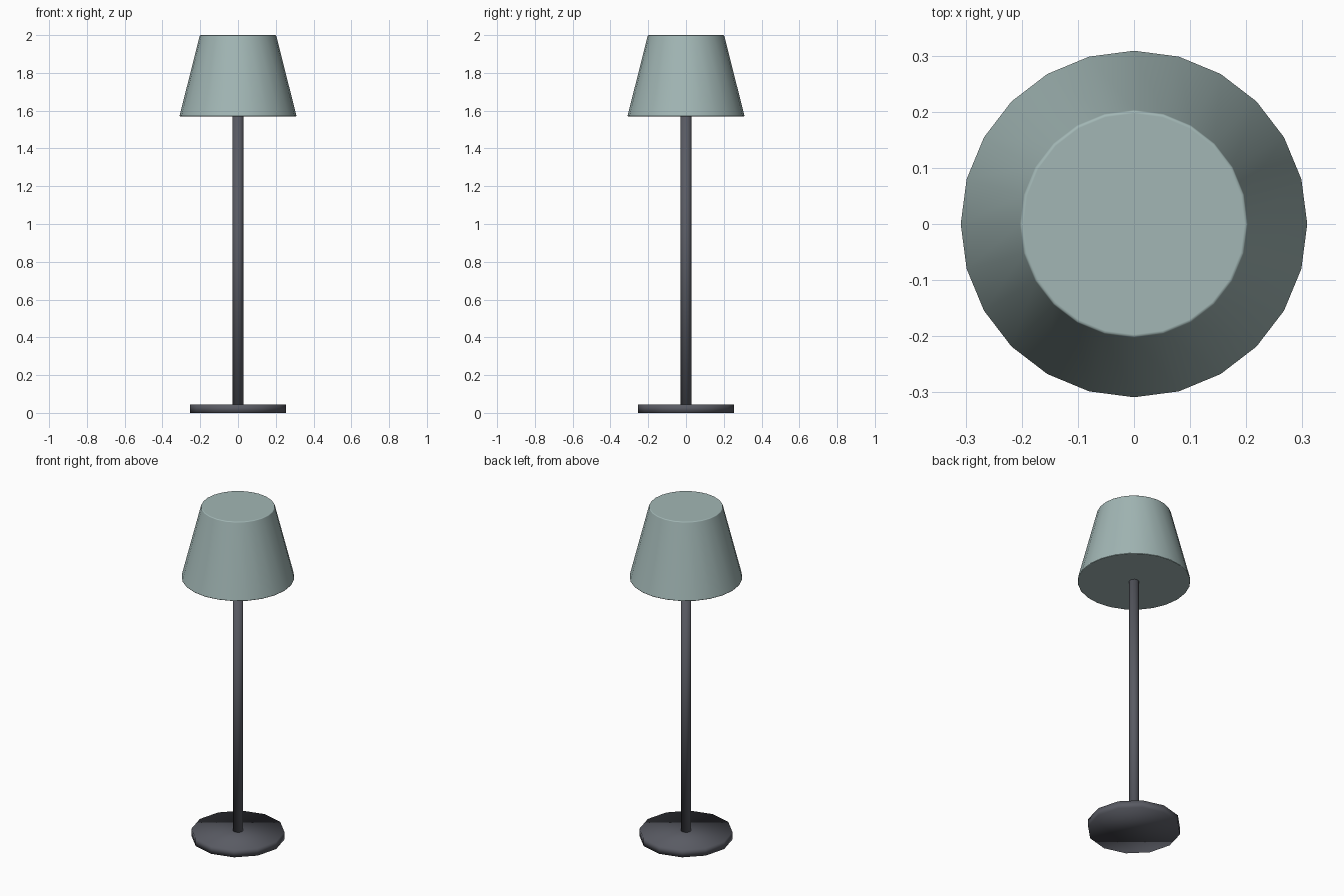
import bpy

cube = bpy.data.objects.get("Cube")
if cube:
    bpy.data.objects.remove(cube, do_unlink=True)


def make_material(name, color):
    mat = bpy.data.materials.new(name)
    mat.use_nodes = True
    mat.diffuse_color = color
    mat.node_tree.nodes["Principled BSDF"].inputs["Base Color"].default_value = color
    return mat


def round_part(name, sides, r_bottom, r_top, z_bottom, z_top, mat):
    """Closed, smooth-shaded tapered cylinder standing between two heights."""
    bpy.ops.mesh.primitive_cone_add(
        vertices=sides, radius1=r_bottom, radius2=r_top, depth=z_top - z_bottom,
        end_fill_type='NGON', location=(0, 0, (z_bottom + z_top) / 2))
    obj = bpy.context.object
    obj.name = obj.data.name = name
    obj.data.materials.append(mat)
    bpy.ops.object.shade_smooth()
    return obj


dark_metal = make_material("dark grey metal", (0.10, 0.104, 0.125, 1))
fabric = make_material("pale grey green", (0.36, 0.47, 0.46, 1))

# Foot and pole: soft shading runs over their edges
round_part("base", 12, 0.255, 0.255, 0, 0.045, dark_metal)
round_part("pole", 12, 0.028, 0.028, 0.04, 1.575, dark_metal)

# Lamp shade: closed cone with finely rounded rims and flat ends
shade = round_part("lamp_shade", 24, 0.31, 0.202, 1.57, 2.0, fabric)
bevel = shade.modifiers.new("rounded_rims", 'BEVEL')
bevel.width = 0.005
bevel.segments = 2
bevel.limit_method = 'ANGLE'
bevel.harden_normals = True
